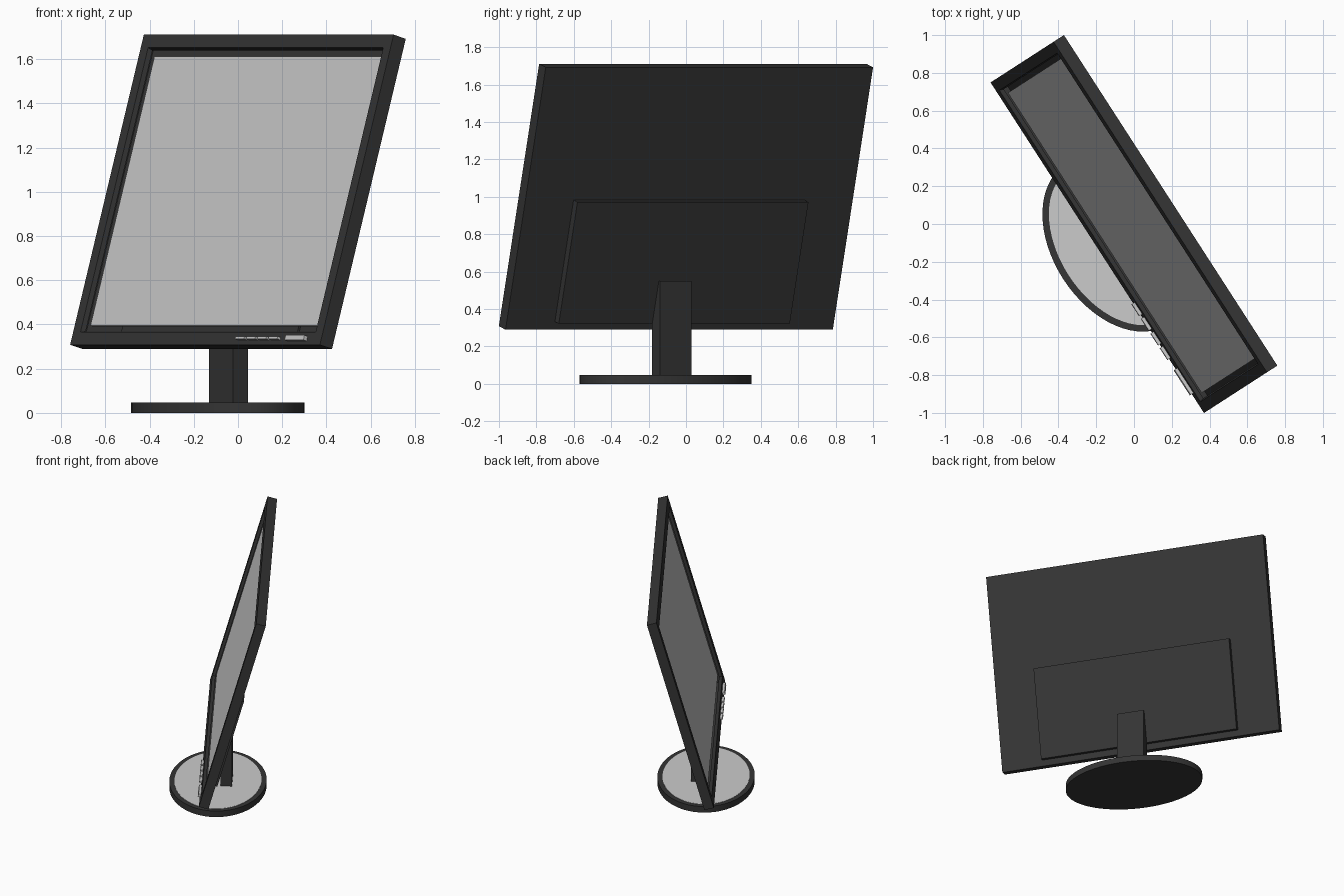
import bpy, bmesh, math
from mathutils import Matrix, Vector

if "Cube" in bpy.data.objects:
    bpy.data.objects.remove(bpy.data.objects["Cube"])

YAW = Matrix.Rotation(math.radians(-57.15), 4, 'Z')
TILT = Matrix.Rotation(math.radians(-15.8), 4, 'X')
# head frame: origin at the middle of the panel's front bottom edge; x along, y back, z up the panel
HEAD = YAW @ Matrix.Translation((0, -0.2315, 0.308)) @ TILT
W, H, T = 2.083, 1.458, 0.068

dark = bpy.data.materials.new("dark_plastic")
dark.diffuse_color = (0.035, 0.035, 0.035, 1)
dark.use_nodes = True
dark.node_tree.nodes["Principled BSDF"].inputs["Base Color"].default_value = dark.diffuse_color


def finish(bm, name, frame, mat=None):
    bmesh.ops.recalc_face_normals(bm, faces=bm.faces)
    me = bpy.data.meshes.new(name)
    bm.to_mesh(me)
    bm.free()
    ob = bpy.data.objects.new(name, me)
    bpy.context.collection.objects.link(ob)
    ob.matrix_world = frame
    if mat:
        me.materials.append(mat)
    return ob


def box_bm(lo, hi):
    lo, hi = Vector(lo), Vector(hi)
    bm = bmesh.new()
    m = Matrix.Translation((lo + hi) / 2) @ Matrix.Diagonal((*(hi - lo), 1))
    bmesh.ops.create_cube(bm, size=1, matrix=m)
    return bm


def box(name, lo, hi, frame, mat=None):
    return finish(box_bm(lo, hi), name, frame, mat)


# bezel: box with a sloped recess in its front, open where the screen sits
bm = box_bm((-W / 2, 0, 0), (W / 2, T, H))
front = min(bm.faces, key=lambda f: f.calc_center_median().y)
bmesh.ops.inset_region(bm, faces=[front], thickness=0.086)
bmesh.ops.inset_region(bm, faces=[front], thickness=0.010)
bmesh.ops.translate(bm, verts=front.verts, vec=(0, 0.022, 0))
bmesh.ops.delete(bm, geom=[front], context='FACES_ONLY')
finish(bm, "bezel", HEAD, dark)

# screen slab closing the recess
e = 0.096
box("screen", (-W / 2 + e, 0.022, e), (W / 2 - e, 0.035, H - e), HEAD)

# rear housing
box("rear_housing", (-0.735, T - 0.01, 0.045), (0.735, T + 0.04, 0.72), HEAD, dark)

# control buttons along the lower bezel
for i in range(4):
    u = 0.35 + i * 0.092
    box(f"button_{i + 1}", (u, -0.018, 0.023), (u + 0.075, 0.002, 0.035), HEAD)
box("power_button", (0.765, -0.018, 0.018), (0.923, 0.002, 0.04), HEAD)

# neck
box("neck", (-0.06, -0.117, 0.04), (0.14, -0.037, 0.55), YAW, dark)


# oval foot with a paler top plate inside a dark rim
def oval(name, a, b, z0, z1, mat=None):
    bm = bmesh.new()
    m = Matrix.Translation((0.042, -0.137, (z0 + z1) / 2)) @ Matrix.Diagonal((a, b, z1 - z0, 1))
    bmesh.ops.create_cone(bm, cap_ends=True, segments=64, radius1=1, radius2=1, depth=1, matrix=m)
    ob = finish(bm, name, YAW, mat)
    bpy.context.view_layer.objects.active = ob
    ob.select_set(True)
    bpy.ops.object.shade_smooth_by_angle(angle=math.radians(30))
    ob.select_set(False)


oval("foot", 0.503, 0.336, 0, 0.046, dark)
oval("foot_plate", 0.468, 0.301, 0.03, 0.048)
